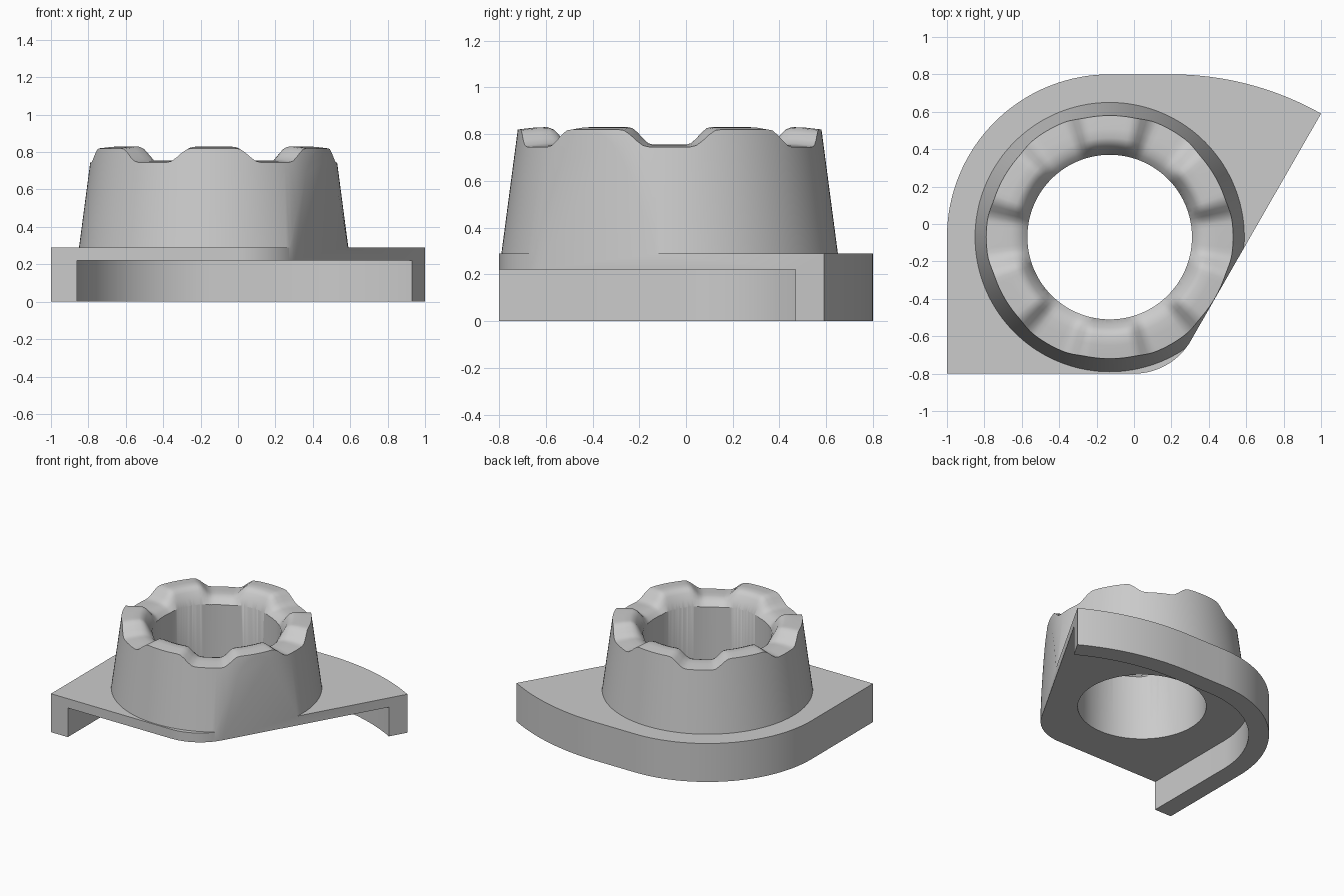
import bpy, bmesh
from math import sin, cos, pi, radians, sqrt

if "Cube" in bpy.data.objects:
    bpy.data.objects.remove(bpy.data.objects["Cube"])

CX, CY = -0.13, -0.07          # axis of the collar
PLATE_LOW, PLATE_TOP = 0.22, 0.29
WALL = 0.14
STEPS = 144

grey = bpy.data.materials.new("plain grey")
grey.use_nodes = True
colour = (0.6, 0.6, 0.6, 1)
grey.diffuse_color = colour
grey.node_tree.nodes["Principled BSDF"].inputs["Base Color"].default_value = colour


def make_object(name, bm):
    bmesh.ops.recalc_face_normals(bm, faces=bm.faces)
    mesh = bpy.data.meshes.new(name)
    bm.to_mesh(mesh)
    bm.free()
    obj = bpy.data.objects.new(name, mesh)
    obj.data.materials.append(grey)
    bpy.context.collection.objects.link(obj)
    return obj


def arc(x, y, r, start, end, n=24):
    angles = [radians(start + (end - start) * i / n) for i in range(n + 1)]
    return [(x + r * cos(a), y + r * sin(a)) for a in angles]


def prism(name, outline, low, high):
    bm = bmesh.new()
    face = bm.faces.new([bm.verts.new((x, y, low)) for x, y in outline])
    side = bmesh.ops.extrude_face_region(bm, geom=[face])
    top = [v for v in side["geom"] if isinstance(v, bmesh.types.BMVert)]
    bmesh.ops.translate(bm, verts=top, vec=(0, 0, high - low))
    return make_object(name, bm)


def combine(body, tool, operation):
    mod = body.modifiers.new(operation.lower(), "BOOLEAN")
    mod.object, mod.operation, mod.solver = tool, operation, "EXACT"
    bpy.context.view_layer.objects.active = body
    bpy.ops.object.modifier_apply(modifier=mod.name)
    bpy.data.objects.remove(tool)


def back_edge(inset):
    """Curved back edge, from the pointed corner round to the left side."""
    return arc(0.2, -0.83, 1.63 - inset, 60.6, 90) + arc(CX, CY, 0.87 - inset, 90, 180, 40)


# Crown: section blends between a raised lobe and a lowered notch
def crown(name):
    lobe = [(0.72, PLATE_TOP), (0.65, 0.82), (0.58, 0.828), (0.53, 0.83),
            (0.505, 0.82), (0.485, 0.80), (0.465, 0.765), (0.43, 0.70)]
    notch = [(0.72, PLATE_TOP), (0.66, 0.745), (0.58, 0.753), (0.53, 0.755),
             (0.505, 0.752), (0.485, 0.745), (0.465, 0.735), (0.43, 0.70)]
    bm = bmesh.new()
    rings = []
    for i in range(STEPS):
        a = 2 * pi * i / STEPS
        away = abs((i * 360 / STEPS + 30) % 60 - 30)
        t = min(1, max(0, (away - 8) / 11))
        t = t * t * (3 - 2 * t)
        ring = [(0.726, 0.245)]
        ring += [(n[0] + (l[0] - n[0]) * t, n[1] + (l[1] - n[1]) * t)
                 for l, n in zip(lobe, notch)]
        rings.append([bm.verts.new((CX + r * cos(a), CY + r * sin(a), z)) for r, z in ring])
    for i, ring in enumerate(rings):
        after = rings[(i + 1) % STEPS]
        for j in range(len(ring) - 1):
            bm.faces.new((ring[j], after[j], after[j + 1], ring[j + 1]))
    bm.faces.new([ring[0] for ring in rings])
    bm.faces.new([ring[-1] for ring in rings])
    return make_object(name, bm)


# Slab and crown, trimmed together to the pointed outline
body = prism("collar_bracket", [(-1.2, -1), (1.2, -1), (1.2, 1), (-1.2, 1)], 0, PLATE_TOP)
combine(body, crown("crown"), "UNION")
outline = [(-1, -0.8)] + arc(0, -0.45, 0.35, -90, -30, 20) + back_edge(0)
combine(body, prism("outline", outline, -0.1, 1.2), "INTERSECT")

# Pocket underneath leaves a wall along the left and back
pocket = [(WALL - 1, -1), (1.3, -1), (1.3, 0.42)] + back_edge(WALL)
# carry the inner back curve past the slanted side
pocket[3:3] = arc(0.2, -0.83, 1.63 - WALL, 50, 60, 4)
combine(body, prism("pocket", pocket, -0.2, PLATE_LOW), "DIFFERENCE")

# Round bore
combine(body, prism("bore", arc(CX, CY, 0.44, 0, 357.5, 143), -0.3, 1.3), "DIFFERENCE")

bpy.ops.object.select_all(action="DESELECT")
body.select_set(True)
bpy.context.view_layer.objects.active = body
bpy.ops.object.shade_smooth_by_angle(angle=radians(30))
